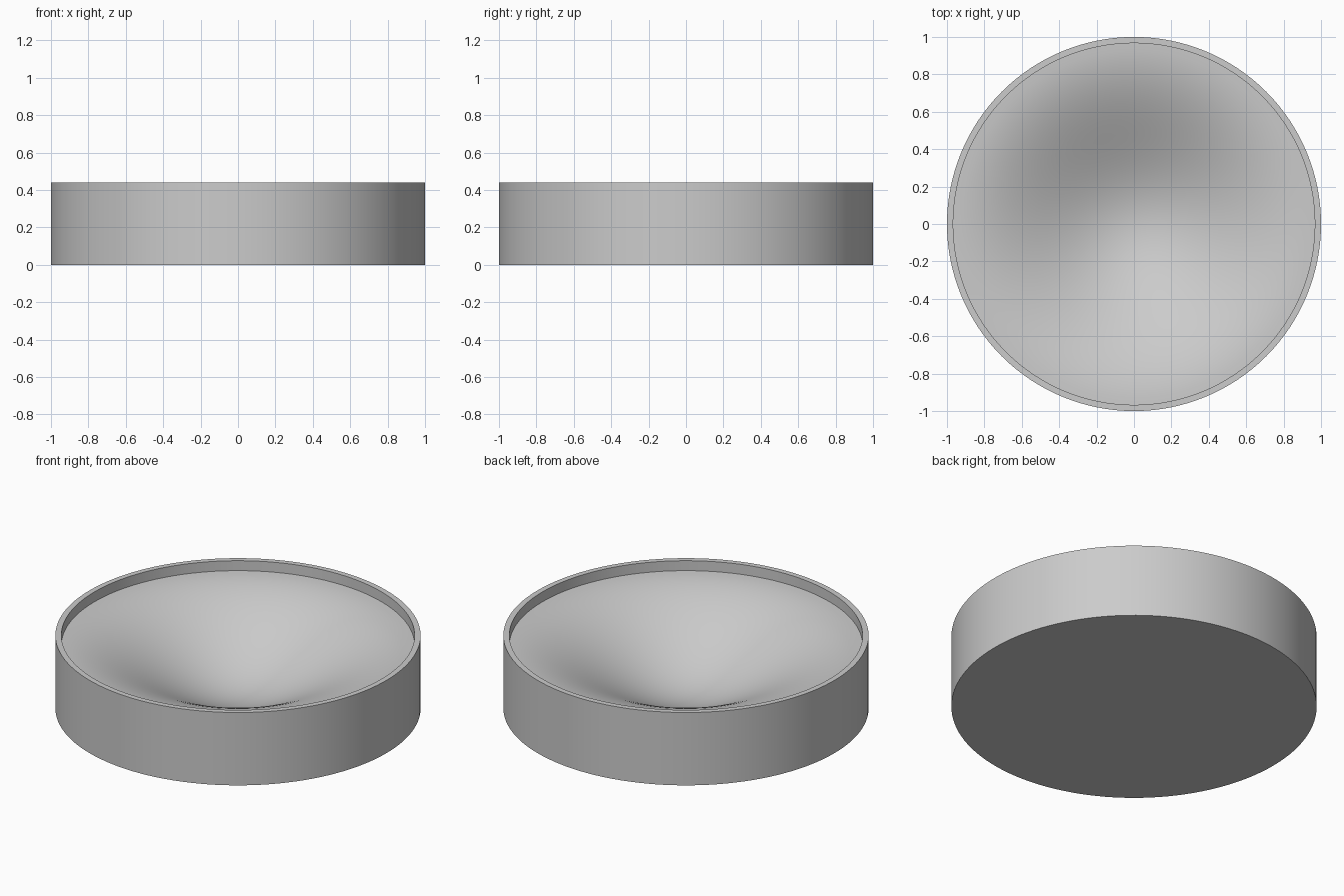
import bpy, bmesh, math

if "Cube" in bpy.data.objects:
    bpy.data.objects.remove(bpy.data.objects["Cube"])

SEGMENTS = 128
HEIGHT, LEDGE, FLOOR, INNER = 0.44, 0.38, 0.07, 0.967


def lathe(name, profile):
    """Revolve an (r, z) profile about z; ends lie on the axis."""
    bm = bmesh.new()
    pts = [bm.verts.new((r, 0, z)) for r, z in profile]
    edges = [bm.edges.new(pair) for pair in zip(pts, pts[1:])]
    bmesh.ops.spin(bm, geom=pts + edges, cent=(0, 0, 0), axis=(0, 0, 1),
                   angle=math.tau, steps=SEGMENTS, use_duplicate=False)
    bmesh.ops.remove_doubles(bm, verts=bm.verts, dist=1e-5)
    bmesh.ops.recalc_face_normals(bm, faces=bm.faces)
    mesh = bpy.data.meshes.new(name)
    bm.to_mesh(mesh)
    bm.free()
    obj = bpy.data.objects.new(name, mesh)
    bpy.context.collection.objects.link(obj)
    bpy.context.view_layer.objects.active = obj
    obj.select_set(True)
    bpy.ops.object.shade_smooth_by_angle(angle=math.radians(30))
    obj.select_set(False)
    return obj


# Bell-shaped hollow, level at the middle and at the ledge under the rim
STEPS = 24
hollow = [(INNER * t / STEPS,
           FLOOR + (LEDGE - FLOOR) * (1 - math.cos(math.pi * t / STEPS)) / 2)
          for t in range(STEPS, -1, -1)]

# Round dish: flat base, straight wall, thin raised rim, hollow top
lathe("dish", [(0, 0), (1, 0), (1, HEIGHT), (INNER, HEIGHT)] + hollow)
